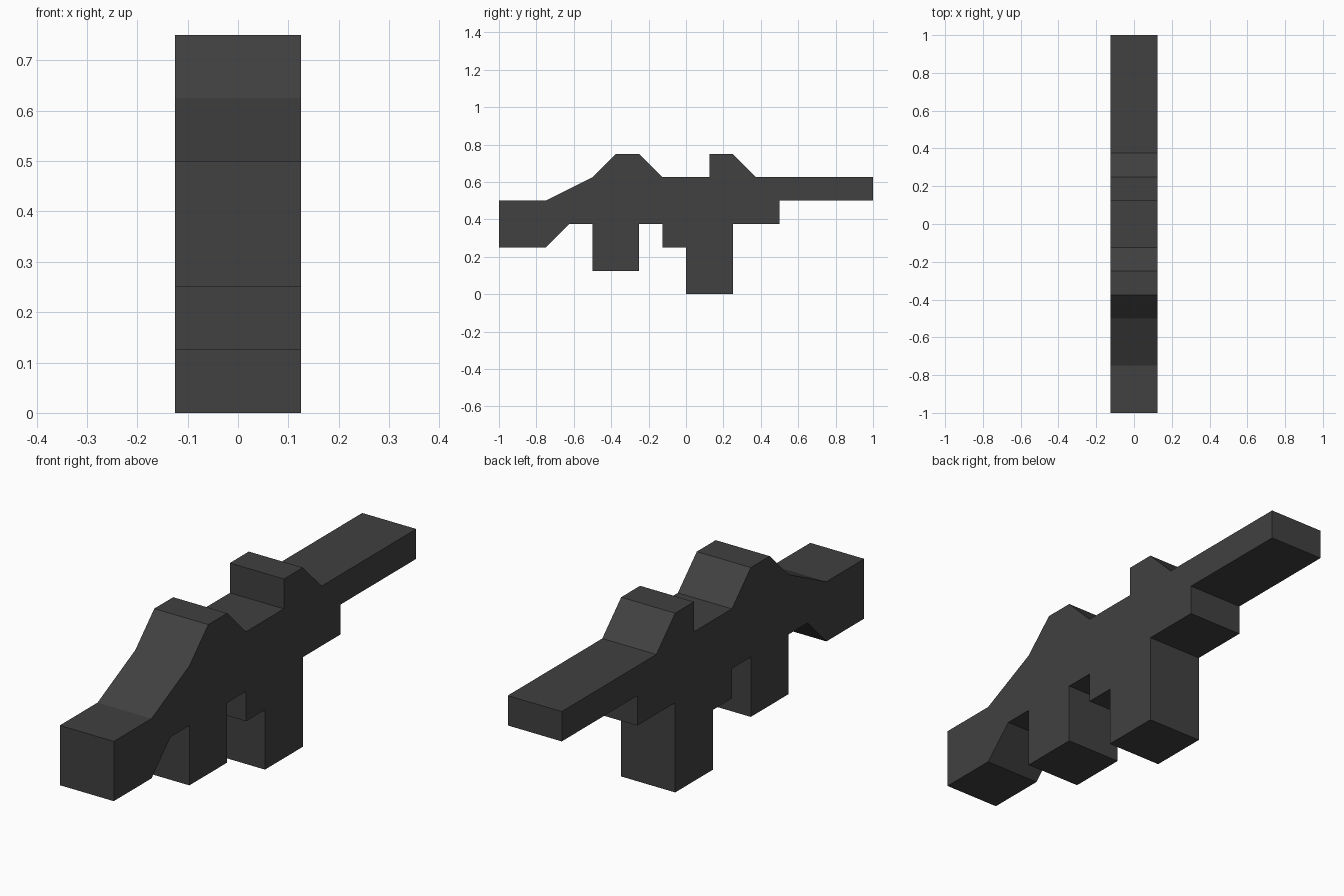
import bpy, bmesh
from mathutils import Vector

if "Cube" in bpy.data.objects:
    bpy.data.objects.remove(bpy.data.objects["Cube"])

WIDTH = 0.25

# one dark grey for the whole model
grey = bpy.data.materials.new("dark grey")
grey.diffuse_color = (0.052, 0.052, 0.052, 1)
grey.use_nodes = True
grey.node_tree.nodes["Principled BSDF"].inputs["Base Color"].default_value = grey.diffuse_color

# side silhouette in eighths of a unit, as (y, z)
stock_under = [(-8, 2), (-6, 2), (-5, 3)]
rear_grip = [(-4, 3), (-4, 1), (-2, 1), (-2, 3)]
trigger_step = [(-1, 3), (-1, 2), (0, 2)]
magazine = [(0, 0), (2, 0), (2, 3)]
barrel = [(4, 3), (4, 4), (8, 4), (8, 5)]
front_sight = [(3, 5), (2, 6), (1, 6), (1, 5)]
rear_sight = [(-1, 5), (-2, 6), (-3, 6), (-4, 5)]
stock_top = [(-6, 4), (-8, 4)]
outline = (stock_under + rear_grip + trigger_step + magazine + barrel
           + front_sight + rear_sight + stock_top)

# extrude the silhouette across the width
bm = bmesh.new()
side = bm.faces.new([bm.verts.new((-WIDTH / 2, y / 8, z / 8)) for y, z in outline])
result = bmesh.ops.extrude_face_region(bm, geom=[side], use_keep_orig=True)
moved = [g for g in result["geom"] if isinstance(g, bmesh.types.BMVert)]
bmesh.ops.translate(bm, verts=moved, vec=Vector((WIDTH, 0, 0)))
bmesh.ops.recalc_face_normals(bm, faces=bm.faces[:])

mesh = bpy.data.meshes.new("toy_blaster_body")
bm.to_mesh(mesh)
bm.free()
mesh.materials.append(grey)
bpy.context.collection.objects.link(bpy.data.objects.new("toy_blaster_body", mesh))
